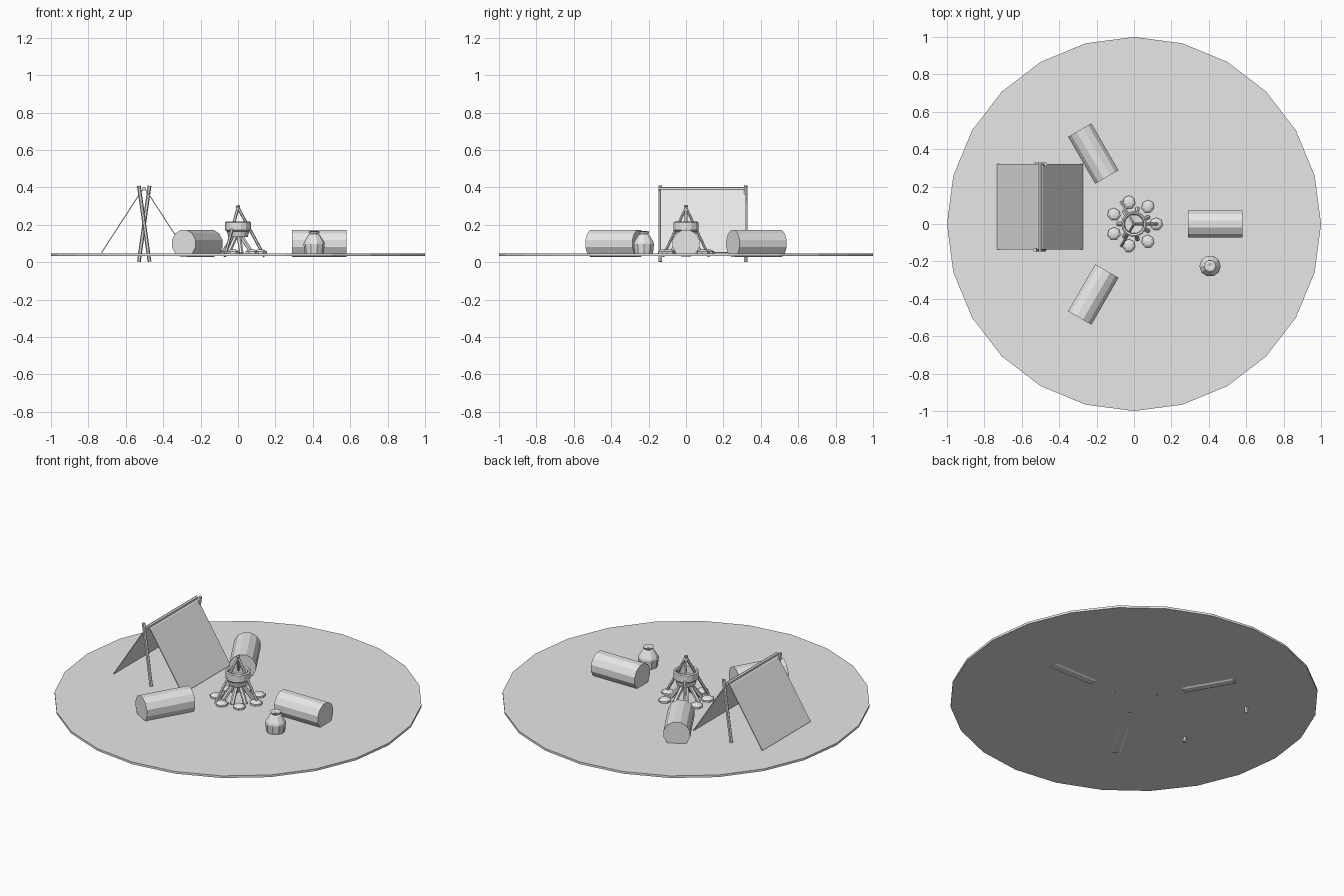
import bpy, bmesh, math
from mathutils import Vector, Matrix

if "Cube" in bpy.data.objects:
    bpy.data.objects.remove(bpy.data.objects["Cube"])

mat = bpy.data.materials.new("plain_grey")
mat.diffuse_color = (0.8, 0.8, 0.8, 1)
mat.use_nodes = True
mat.node_tree.nodes["Principled BSDF"].inputs["Base Color"].default_value = mat.diffuse_color


def finish(name, bm):
    bmesh.ops.recalc_face_normals(bm, faces=bm.faces)
    me = bpy.data.meshes.new(name)
    bm.to_mesh(me)
    bm.free()
    me.materials.append(mat)
    ob = bpy.data.objects.new(name, me)
    bpy.context.collection.objects.link(ob)
    return ob


def rod(name, a, b, r, sides, r2=None, turn=0.0):
    """Cylinder from point a to point b."""
    a, b = Vector(a), Vector(b)
    d = b - a
    m = Matrix.Translation((a + b) / 2) @ d.to_track_quat('Z', 'Y').to_matrix().to_4x4() @ Matrix.Rotation(turn, 4, 'Z')
    bm = bmesh.new()
    bmesh.ops.create_cone(bm, cap_ends=True, segments=sides, radius1=r,
                          radius2=r if r2 is None else r2, depth=d.length, matrix=m)
    return finish(name, bm)


def lathe(name, profile, sides, loc=(0, 0)):
    """Spin a list of (radius, z) points around a vertical axis."""
    bm = bmesh.new()
    vs = [bm.verts.new((r, 0, z)) for r, z in profile]
    es = [bm.edges.new(p) for p in zip(vs, vs[1:])]
    bmesh.ops.spin(bm, geom=vs + es, cent=(0, 0, 0), axis=(0, 0, 1),
                   angle=math.tau, steps=sides, use_duplicate=False)
    bmesh.ops.remove_doubles(bm, verts=bm.verts, dist=0.0005)
    bmesh.ops.translate(bm, verts=bm.verts, vec=(loc[0], loc[1], 0))
    return finish(name, bm)


def polar(r, ang, z):
    return (r * math.cos(ang), r * math.sin(ang), z)


# Ground disc
rod("ground", (0, 0, 0.033), (0, 0, 0.046), 1.0, 24)

# Three seat logs and three tripod legs, set radially
for i in range(3):
    a = i * math.tau / 3
    rod(f"seat_log_{i + 1}", polar(0.29, a, 0.1), polar(0.58, a, 0.1), 0.0745, 12, turn=math.pi / 12)
    rod(f"tripod_leg_{i + 1}", polar(0.142, a, 0.03), polar(-0.006, a, 0.303), 0.008, 6)

# Ring of flat stones
for i in range(7):
    a = i * math.tau / 7
    bm = bmesh.new()
    bmesh.ops.create_uvsphere(
        bm, u_segments=7, v_segments=5, radius=1,
        matrix=Matrix.Translation(polar(0.119, a, 0.051)) @ Matrix.Rotation(a, 4, 'Z')
        @ Matrix.Diagonal((0.038, 0.036, 0.018, 1)))
    finish(f"fire_stone_{i + 1}", bm)

# Firewood leaning together under the pot
for i in range(7):
    a = (i + 0.5) * math.tau / 7
    rod(f"firewood_{i + 1}", polar(0.085, a, 0.046), polar(0.018, a, 0.14), 0.012, 6)

# Cooking pot with a wide collar and open top
lathe("cooking_pot", [(0, 0.135), (0.052, 0.135), (0.06, 0.165), (0.069, 0.172), (0.069, 0.212),
                      (0.062, 0.217), (0.053, 0.212), (0.05, 0.175), (0, 0.17)], 14)

# Tied sack
lathe("sack", [(0, 0.04), (0.05, 0.04), (0.057, 0.098), (0.054, 0.108), (0.032, 0.144),
               (0.024, 0.15), (0.031, 0.163), (0.018, 0.166), (0, 0.16)], 10, (0.407, -0.225))

# Tent: two tilted posts, a ridge pole and a draped cloth
rod("tent_post_front", (-0.473, -0.138, 0.002), (-0.53, -0.138, 0.408), 0.01, 6)
rod("tent_post_back", (-0.53, 0.32, 0.002), (-0.473, 0.32, 0.408), 0.01, 6)
rod("tent_ridge_pole", (-0.502, -0.146, 0.393), (-0.502, 0.328, 0.393), 0.01, 6)

bm = bmesh.new()
outline = [(-0.73, 0.05), (-0.516, 0.38), (-0.507, 0.388), (-0.497, 0.388), (-0.488, 0.38), (-0.274, 0.05)]
vs = [bm.verts.new((x, -0.135, z)) for x, z in outline]
es = [bm.edges.new(p) for p in zip(vs, vs[1:])]
ext = bmesh.ops.extrude_edge_only(bm, edges=es)["geom"]
bmesh.ops.translate(bm, verts=[g for g in ext if isinstance(g, bmesh.types.BMVert)], vec=(0, 0.455, 0))
cloth = finish("tent_cloth", bm)
sol = cloth.modifiers.new("thickness", 'SOLIDIFY')
sol.thickness = 0.005
sol.offset = 0
